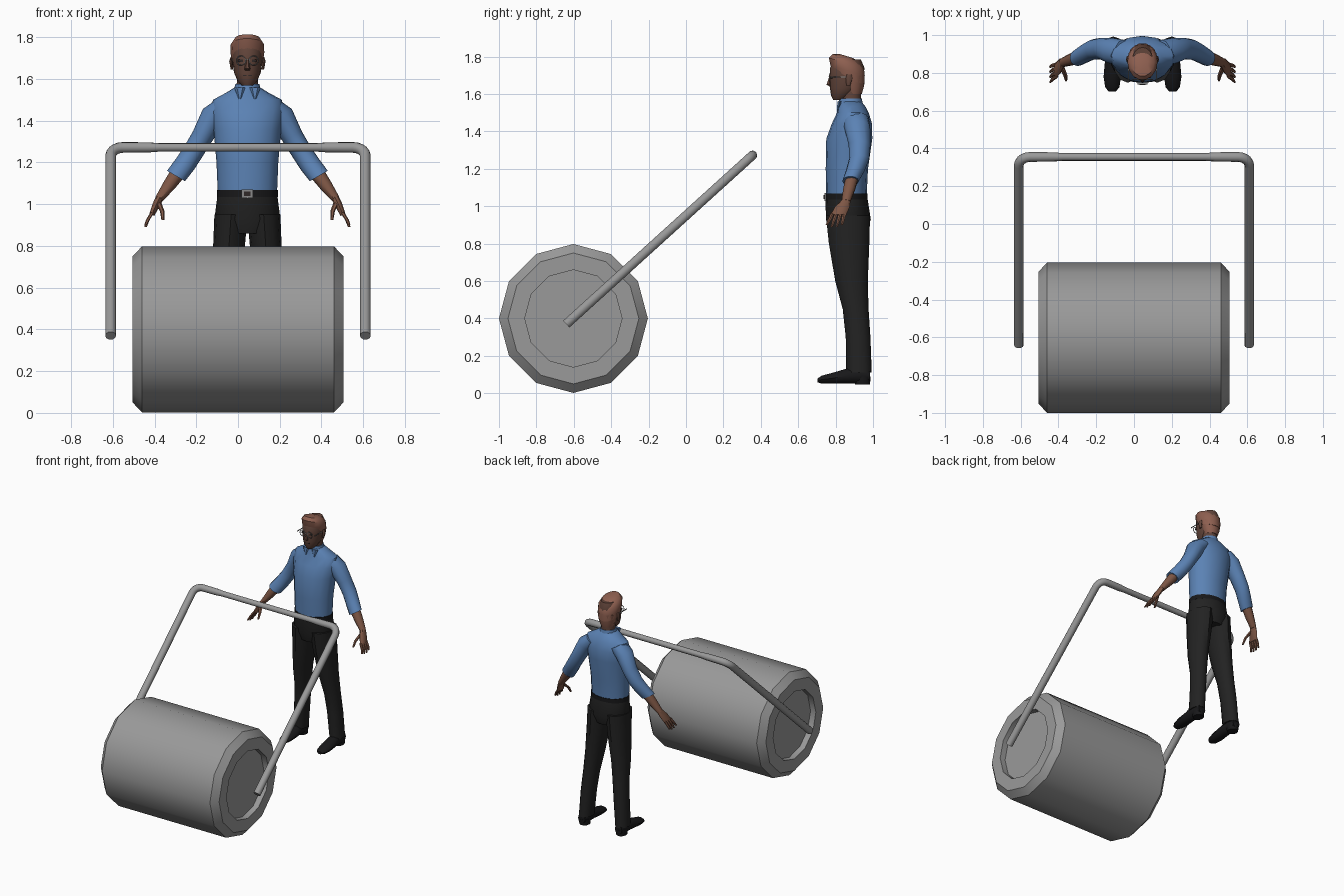
import bpy, bmesh, math
from mathutils import Vector

X, Y, Z = Vector((1, 0, 0)), Vector((0, 1, 0)), Vector((0, 0, 1))
CX = 0.045  # centre line of the standing man


def material(name, rgb):
    m = bpy.data.materials.new(name)
    m.diffuse_color = (*rgb, 1)
    return m


GREY = material("steel grey", (0.32, 0.32, 0.32))
BLUE = material("shirt blue", (0.105, 0.225, 0.46))
BLACK = material("trouser black", (0.016, 0.016, 0.016))
SHOE = material("shoe black", (0.009, 0.009, 0.010))
SKIN = material("arm skin", (0.21, 0.095, 0.06))
FACE = material("face skin", (0.12, 0.058, 0.042))
HAIR = material("hair brown", (0.27, 0.115, 0.08))
METAL = material("buckle silver", (0.25, 0.25, 0.25))
DARK = material("dark detail", (0.03, 0.022, 0.02))


def finish(ob, name, mat, angle=40):
    ob.name = name
    ob.data.materials.clear()
    ob.data.materials.append(mat)
    bpy.ops.object.select_all(action='DESELECT')
    ob.select_set(True)
    bpy.context.view_layer.objects.active = ob
    bpy.ops.object.shade_smooth_by_angle(angle=math.radians(angle))
    return ob


def loft(name, mat, sections, u=X, v=Y, n=12, angle=40):
    """Skin elliptical rings (x, y, z, ru, rv) into one closed body."""
    bm = bmesh.new()
    rings = []
    for x, y, z, ru, rv in sections:
        rings.append([bm.verts.new(Vector((x, y, z))
                      + u * ru * math.cos(2 * math.pi * i / n)
                      + v * rv * math.sin(2 * math.pi * i / n)) for i in range(n)])
    for a, b in zip(rings, rings[1:]):
        for i in range(n):
            j = (i + 1) % n
            bm.faces.new((a[i], a[j], b[j], b[i]))
    bm.faces.new(rings[0])
    bm.faces.new(rings[-1])
    bmesh.ops.recalc_face_normals(bm, faces=bm.faces)
    me = bpy.data.meshes.new(name)
    bm.to_mesh(me)
    bm.free()
    ob = bpy.data.objects.new(name, me)
    bpy.context.collection.objects.link(ob)
    return finish(ob, name, mat, angle)


def upright(name, mat, rows, x=CX, **kw):
    """Loft of horizontal rings given as (z, y, rx, ry)."""
    return loft(name, mat, [(x, y, z, rx, ry) for z, y, rx, ry in rows], **kw)


def box(name, mat, centre, size):
    bpy.ops.mesh.primitive_cube_add(size=1, location=centre)
    ob = bpy.context.object
    ob.scale = size
    return finish(ob, name, mat)


# Roller drum: twelve sides, chamfered rims, recessed end discs
half = [(0.46, 0.398), (0.505, 0.35), (0.505, 0.26), (0.46, 0.26)]
profile = [(-x, r) for x, r in reversed(half)] + half
loft("roller_drum", GREY, [(x, -0.602, 0.4, r, r) for x, r in profile], u=Y, v=Z, angle=31)

# Handle: bent tube, slightly thinner along the grip
low, top = Vector((0, -0.64, 0.37)), Vector((0, 0.355, 1.272))
d = (top - low).normalized()
R = 0.06
side = [(low + X * 0.61, 1)]
for k in range(6):
    a = math.pi / 2 * k / 5
    side.append((top - d * R * (1 - math.sin(a)) + X * (0.61 - R * (1 - math.cos(a))), 1))
side += [(top + X * 0.43, 0.95), (top + X * 0.38, 0.8)]
path = side + [(Vector((-p.x, p.y, p.z)), r) for p, r in reversed(side)]
cu = bpy.data.curves.new("handle", 'CURVE')
cu.dimensions = '3D'
cu.bevel_depth = 0.026
cu.bevel_resolution = 3
cu.use_fill_caps = True
sp = cu.splines.new('POLY')
sp.points.add(len(path) - 1)
for pt, (p, r) in zip(sp.points, path):
    pt.co = (*p, 1)
    pt.radius = r
ob = bpy.data.objects.new("handle", cu)
bpy.context.collection.objects.link(ob)
bpy.ops.object.select_all(action='DESELECT')
ob.select_set(True)
bpy.context.view_layer.objects.active = ob
bpy.ops.object.convert(target='MESH')
finish(bpy.context.object, "handle", GREY)

# Shirt body
upright("shirt", BLUE, [
    (1.055, 0.858, 0.142, 0.108), (1.2, 0.86, 0.148, 0.113), (1.36, 0.873, 0.162, 0.123),
    (1.44, 0.887, 0.175, 0.108), (1.50, 0.892, 0.165, 0.085), (1.535, 0.885, 0.10, 0.073),
    (1.56, 0.878, 0.060, 0.060)], n=16)
upright("collar", BLUE, [(1.53, 0.878, 0.068, 0.070), (1.575, 0.88, 0.058, 0.060)])
# Belt, buckle and hips
upright("belt", SHOE, [(1.035, 0.858, 0.146, 0.113), (1.068, 0.858, 0.146, 0.113)], n=16)
box("buckle", METAL, (CX, 0.744, 1.05), (0.055, 0.009, 0.042))
box("buckle_centre", DARK, (CX, 0.739, 1.05), (0.032, 0.006, 0.022))
upright("hips", BLACK, [(0.86, 0.868, 0.12, 0.10), (0.93, 0.868, 0.158, 0.12),
                        (1.045, 0.858, 0.143, 0.112)], n=16)

# Neck and head
upright("neck", FACE, [(1.52, 0.885, 0.052, 0.052), (1.64, 0.88, 0.05, 0.055)])
upright("head", FACE, [
    (1.568, 0.815, 0.026, 0.028), (1.59, 0.828, 0.047, 0.052), (1.63, 0.848, 0.064, 0.078),
    (1.69, 0.859, 0.073, 0.091), (1.74, 0.862, 0.074, 0.092), (1.785, 0.865, 0.055, 0.07)], n=16)
loft("nose", FACE, [(CX, 0.772, 1.695, 0.007, 0.006), (CX, 0.766, 1.65, 0.014, 0.017),
                    (CX, 0.776, 1.64, 0.012, 0.01)], n=6)
box("mouth", DARK, (CX, 0.777, 1.617), (0.042, 0.008, 0.006))
# Hair cap sits higher at the brow than at the nape
loft("hair", HAIR, [
    (CX, 0.875, 1.675, 0.073, 0.082), (CX, 0.864, 1.725, 0.081, 0.094),
    (CX, 0.858, 1.765, 0.080, 0.096), (CX, 0.857, 1.792, 0.062, 0.075),
    (CX, 0.858, 1.803, 0.03, 0.035)], v=Vector((0, 1, -0.3)), n=14)
loft("nape_hair", HAIR, [
    (CX, 0.895, 1.60, 0.048, 0.045), (CX, 0.893, 1.64, 0.063, 0.058),
    (CX, 0.892, 1.70, 0.074, 0.064)])

for s, tag in ((-1, "left"), (1, "right")):
    def at(off, y, z, ru, rv):
        return (CX + s * off, y, z, ru, rv)

    # Spectacles and ears
    bpy.ops.mesh.primitive_torus_add(major_radius=0.022, minor_radius=0.0025, major_segments=14,
                                     minor_segments=5, location=(CX + s * 0.031, 0.766, 1.688),
                                     rotation=(math.pi / 2, 0, 0))
    finish(bpy.context.object, tag + "_spectacle_rim", METAL)
    box(tag + "_spectacle_arm", METAL, (CX + s * 0.074, 0.815, 1.692), (0.004, 0.10, 0.005))
    box(tag + "_eye", DARK, (CX + s * 0.031, 0.778, 1.688), (0.026, 0.009, 0.012))
    loft(tag + "_ear", FACE, [at(0.074, 0.868, 1.645, 0.006, 0.010),
                              at(0.079, 0.872, 1.685, 0.008, 0.018),
                              at(0.076, 0.872, 1.705, 0.005, 0.012)], n=8)
    # Collar point
    loft(tag + "_collar_point", BLUE, [at(0.036, 0.812, 1.505, 0.006, 0.006),
                                       at(0.036, 0.820, 1.56, 0.028, 0.012)], n=6)

    # Sleeve with rolled cuff, then bare forearm
    across = Vector((0.86, 0, 0.5 * -s)) * s
    loft(tag + "_sleeve", BLUE, [
        at(0.10, 0.905, 1.475, 0.055, 0.07), at(0.16, 0.915, 1.425, 0.062, 0.07),
        at(0.215, 0.928, 1.325, 0.052, 0.058), at(0.26, 0.925, 1.25, 0.050, 0.054),
        at(0.30, 0.905, 1.19, 0.051, 0.050), at(0.342, 0.88, 1.135, 0.050, 0.044)],
        u=Vector((0.86, 0, s * 0.5)))
    loft(tag + "_forearm", SKIN, [
        at(0.325, 0.89, 1.16, 0.038, 0.036), at(0.375, 0.872, 1.09, 0.031, 0.033),
        at(0.423, 0.855, 1.025, 0.020, 0.025)], u=Vector((0.86, 0, s * 0.5)), n=10)
    # Hand
    loft(tag + "_palm", SKIN, [
        at(0.418, 0.857, 1.035, 0.019, 0.024), at(0.438, 0.835, 0.995, 0.018, 0.040),
        at(0.458, 0.813, 0.950, 0.013, 0.042)], u=Vector((0.86, 0, s * 0.5)), n=8)
    for k in range(4):
        y0, y1 = 0.782 + 0.021 * k, 0.752 + 0.027 * k
        bend = 0.01 * abs(k - 1.5)
        loft(f"{tag}_finger_{k + 1}", SKIN, [
            at(0.455, y0, 0.960, 0.010, 0.011), at(0.477, (y0 + y1) / 2, 0.925, 0.009, 0.010),
            at(0.488, y1, 0.885 + bend, 0.006, 0.007)], n=6)
    loft(tag + "_thumb", SKIN, [
        at(0.425, 0.825, 1.005, 0.014, 0.014), at(0.408, 0.785, 0.965, 0.011, 0.012),
        at(0.405, 0.762, 0.925, 0.007, 0.008)], n=6)

    # Trouser leg
    loft(tag + "_trouser_leg", BLACK, [
        at(0.078, 0.866, 0.95, 0.080, 0.118), at(0.088, 0.872, 0.80, 0.076, 0.108),
        at(0.110, 0.885, 0.60, 0.064, 0.087), at(0.125, 0.907, 0.45, 0.056, 0.069),
        at(0.140, 0.920, 0.30, 0.053, 0.066), at(0.155, 0.925, 0.11, 0.049, 0.068)])
    # Shoe: sole-heavy toe running forward, plus a heel block
    loft(tag + "_shoe", SHOE, [
        at(0.160, 0.702, 0.068, 0.020, 0.010), at(0.160, 0.725, 0.073, 0.038, 0.022),
        at(0.160, 0.78, 0.080, 0.046, 0.030), at(0.158, 0.86, 0.092, 0.041, 0.042),
        at(0.157, 0.94, 0.097, 0.042, 0.046), at(0.157, 0.985, 0.095, 0.030, 0.035)], v=Z, n=10)
    upright(tag + "_shoe_heel", SHOE, [(0.046, 0.944, 0.038, 0.042), (0.09, 0.944, 0.041, 0.045)],
            x=CX + s * 0.157, n=10)

# Spectacle bridge
box("spectacle_bridge", METAL, (CX, 0.764, 1.692), (0.02, 0.004, 0.004))
